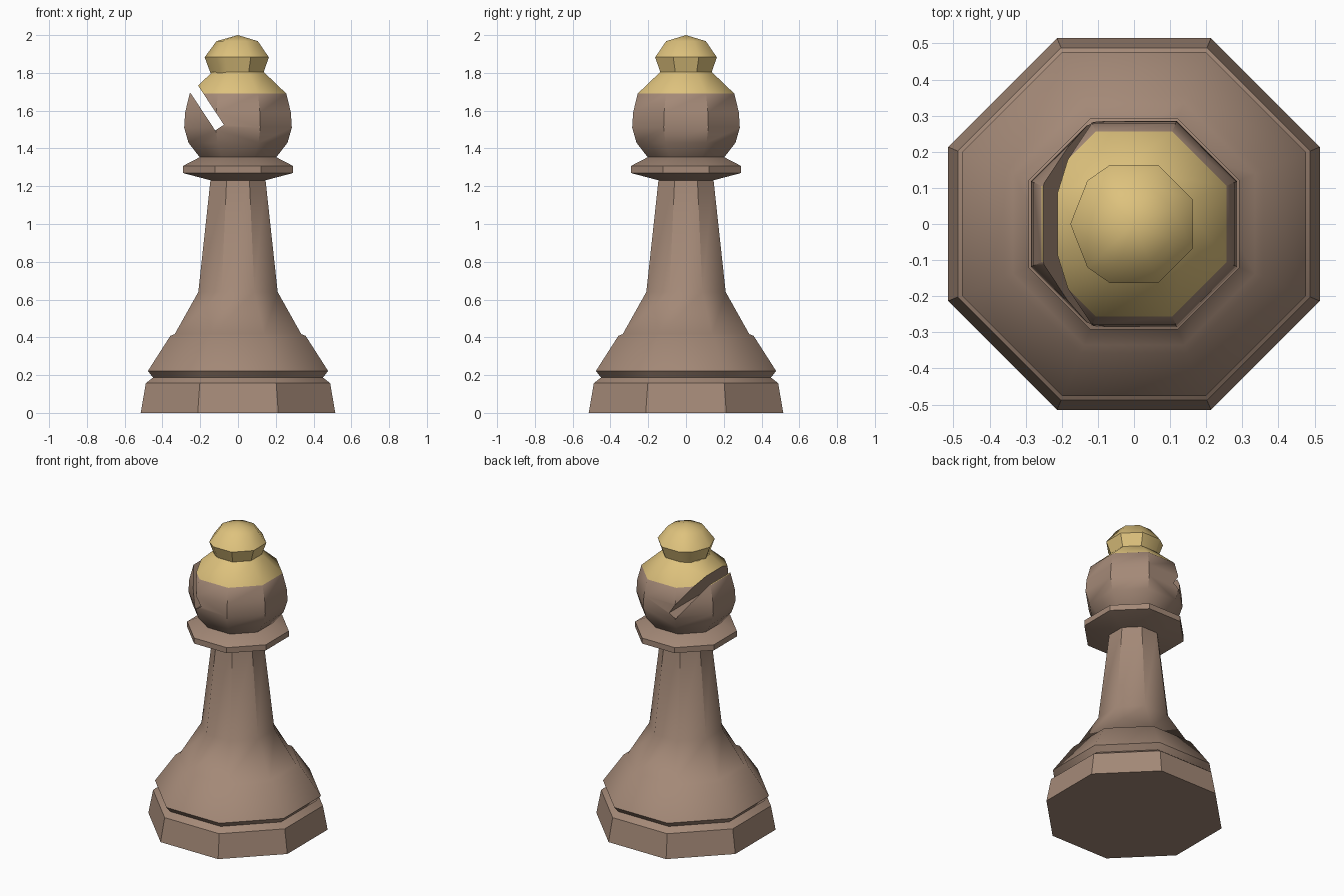
import bpy, bmesh, math
from mathutils import Vector

if "Cube" in bpy.data.objects:
    bpy.data.objects.remove(bpy.data.objects["Cube"])


def material(name, rgb):
    m = bpy.data.materials.new(name)
    m.diffuse_color = (*rgb, 1)
    m.use_nodes = True
    m.node_tree.nodes["Principled BSDF"].inputs["Base Color"].default_value = m.diffuse_color
    return m


brown = material("warm brown", (0.37, 0.25, 0.185))
gold = material("pale gold", (0.73, 0.54, 0.205))
OCT = [22.5 + 45 * i for i in range(8)]
APO = math.cos(math.radians(22.5))


def lathe(name, profile, mats, angles=OCT):
    """Faceted solid of revolution; profile holds (flat-side distance, z)."""
    bm = bmesh.new()
    rings = []
    for r, z in profile:
        if r == 0:
            rings.append([bm.verts.new((0, 0, z))] * len(angles))
        else:
            rings.append([bm.verts.new((r / APO * math.cos(math.radians(a)),
                                        r / APO * math.sin(math.radians(a)), z))
                          for a in angles])
    n = len(angles)
    for lo, hi in zip(rings, rings[1:]):
        for i in range(n):
            j = (i + 1) % n
            corners = dict.fromkeys([lo[i], lo[j], hi[j], hi[i]])
            bm.faces.new(list(corners))
    bm.faces.new(rings[0][::-1])
    if profile[-1][0]:
        bm.faces.new(rings[-1])
    bmesh.ops.recalc_face_normals(bm, faces=bm.faces)
    me = bpy.data.meshes.new(name)
    bm.to_mesh(me)
    bm.free()
    for m in mats:
        me.materials.append(m)
    ob = bpy.data.objects.new(name, me)
    bpy.context.collection.objects.link(ob)
    return ob


def activate(ob):
    bpy.ops.object.select_all(action='DESELECT')
    ob.select_set(True)
    bpy.context.view_layer.objects.active = ob


# Base and tapered shaft
base = lathe("base_and_shaft", [
    (0.515, 0), (0.488, 0.157), (0.45, 0.187), (0.477, 0.222),
    (0.358, 0.408), (0.335, 0.417), (0.21, 0.64), (0.145, 1.24)], [brown])

# Collar under the head
collar = lathe("collar", [
    (0.14, 1.23), (0.292, 1.27), (0.292, 1.307), (0.2, 1.355)], [brown])

# Rounded head with gold shoulder
head = lathe("head", [
    (0.2, 1.35), (0.262, 1.43), (0.285, 1.51), (0.28, 1.59),
    (0.256, 1.69), (0.137, 1.804)], [brown, gold])

# Slanted slot cut through the left of the head
direction = Vector((-0.55, 0, 0.835)).normalized()
start = Vector((-0.0975, 0, 1.51))
bpy.ops.mesh.primitive_cube_add(size=1, location=start + direction * 0.2)
cutter = bpy.context.object
cutter.name = "slot_cutter"
cutter.scale = (0.055, 1, 0.4)
cutter.rotation_euler = (0, math.atan2(direction.x, direction.z), 0)
cutter.data.materials.append(brown)
cutter.hide_render = True
mod = head.modifiers.new("slot", 'BOOLEAN')
mod.operation = 'DIFFERENCE'
mod.solver = 'EXACT'
mod.object = cutter
activate(head)
bpy.ops.object.modifier_apply(modifier=mod.name)
bpy.data.objects.remove(cutter)
for p in head.data.polygons:
    p.material_index = 1 if p.center.z > 1.692 and p.normal.z > 0.1 else 0

# Gold finial, with a slight point on its left side
finial = lathe("finial", [
    (0.135, 1.8), (0.163, 1.883), (0.105, 1.968), (0, 2.0)], [gold],
    [22.5, 67.5, 112.5, 137, 180, 223, 247.5, 292.5, 337.5])

for ob in (base, collar, head, finial):
    activate(ob)
    bpy.ops.object.shade_smooth_by_angle(angle=math.radians(40))
